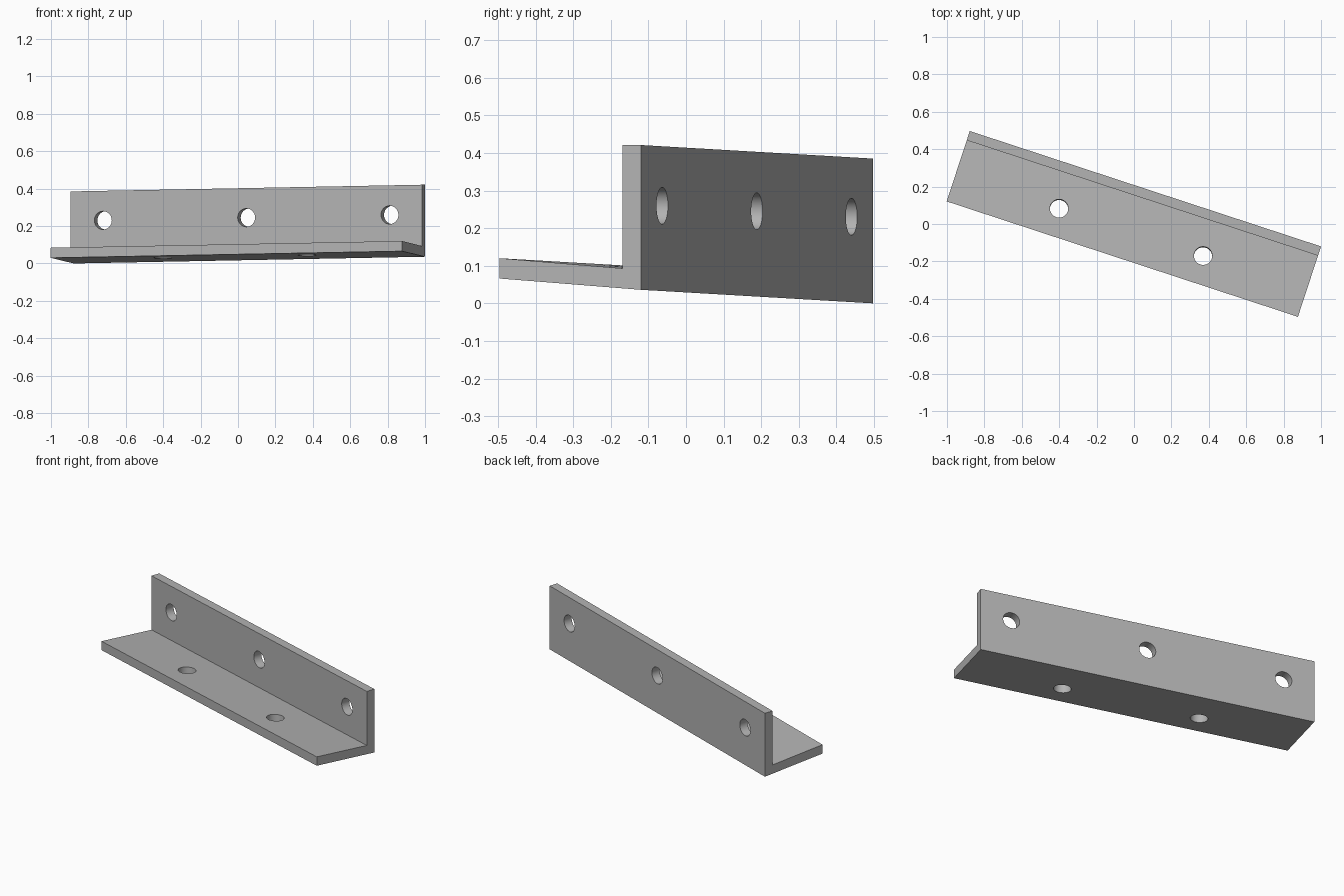
import bpy, bmesh
from mathutils import Vector

default = bpy.data.objects.get("Cube")
if default:
    bpy.data.objects.remove(default)

# Frame of the bracket: heel corner, full length, unit depth direction
HEEL = Vector((-0.878, 0.497, 0.0))
RUN = Vector((1.878, -0.617, 0.036))
DEPTH = Vector((-0.312, -0.95, 0.0)).normalized()
UP = Vector((0, 0, 1))
RADIUS = 0.049


def place(t, d, h):
    """Point at fraction t of the length, depth d and height h."""
    return HEEL + RUN * t + DEPTH * d + UP * h


steel = bpy.data.materials.new("grey steel")
steel.use_nodes = True
grey = (0.45, 0.45, 0.45, 1)
steel.diffuse_color = grey
steel.node_tree.nodes["Principled BSDF"].inputs["Base Color"].default_value = grey


def make_object(name, bm):
    bmesh.ops.recalc_face_normals(bm, faces=bm.faces)
    mesh = bpy.data.meshes.new(name)
    bm.to_mesh(mesh)
    bm.free()
    mesh.materials.append(steel)
    obj = bpy.data.objects.new(name, mesh)
    bpy.context.collection.objects.link(obj)
    return obj


# L-shaped section swept along the length
profile = [(0, 0), (0.396, 0.03), (0.396, 0.084), (0.052, 0.057), (0.052, 0.385), (0, 0.385)]
bm = bmesh.new()
section = bm.faces.new([bm.verts.new(place(0, d, h)) for d, h in profile])
swept = bmesh.ops.extrude_face_region(bm, geom=[section], use_keep_orig=True)
bmesh.ops.translate(bm, vec=RUN, verts=[v for v in swept["geom"] if isinstance(v, bmesh.types.BMVert)])
bracket = make_object("angle_bracket", bm)

# Bolt holes: three through the upright flange, two through the foot
foot_slope = DEPTH * 0.396 + UP * 0.03
foot_axis = foot_slope.cross(RUN).normalized()
holes = [(place(t, 0.026, 0.227), DEPTH) for t in (0.092, 0.5, 0.908)]
holes += [(place(t, 0.246, 0.046), foot_axis) for t in (0.295, 0.705)]

bm = bmesh.new()
for centre, axis in holes:
    matrix = UP.rotation_difference(axis).to_matrix().to_4x4()
    matrix.translation = centre
    bmesh.ops.create_cone(bm, cap_ends=True, segments=48, radius1=RADIUS,
                          radius2=RADIUS, depth=0.16, matrix=matrix)
cutter = make_object("hole_cutter", bm)

cut = bracket.modifiers.new("bolt holes", "BOOLEAN")
cut.operation = "DIFFERENCE"
cut.solver = "EXACT"
cut.object = cutter

bpy.ops.object.select_all(action="DESELECT")
bpy.context.view_layer.objects.active = bracket
bracket.select_set(True)
bpy.ops.object.modifier_apply(modifier=cut.name)
bpy.data.objects.remove(cutter)

# Smooth hole walls, crisp edges
bpy.ops.object.shade_smooth_by_angle()
